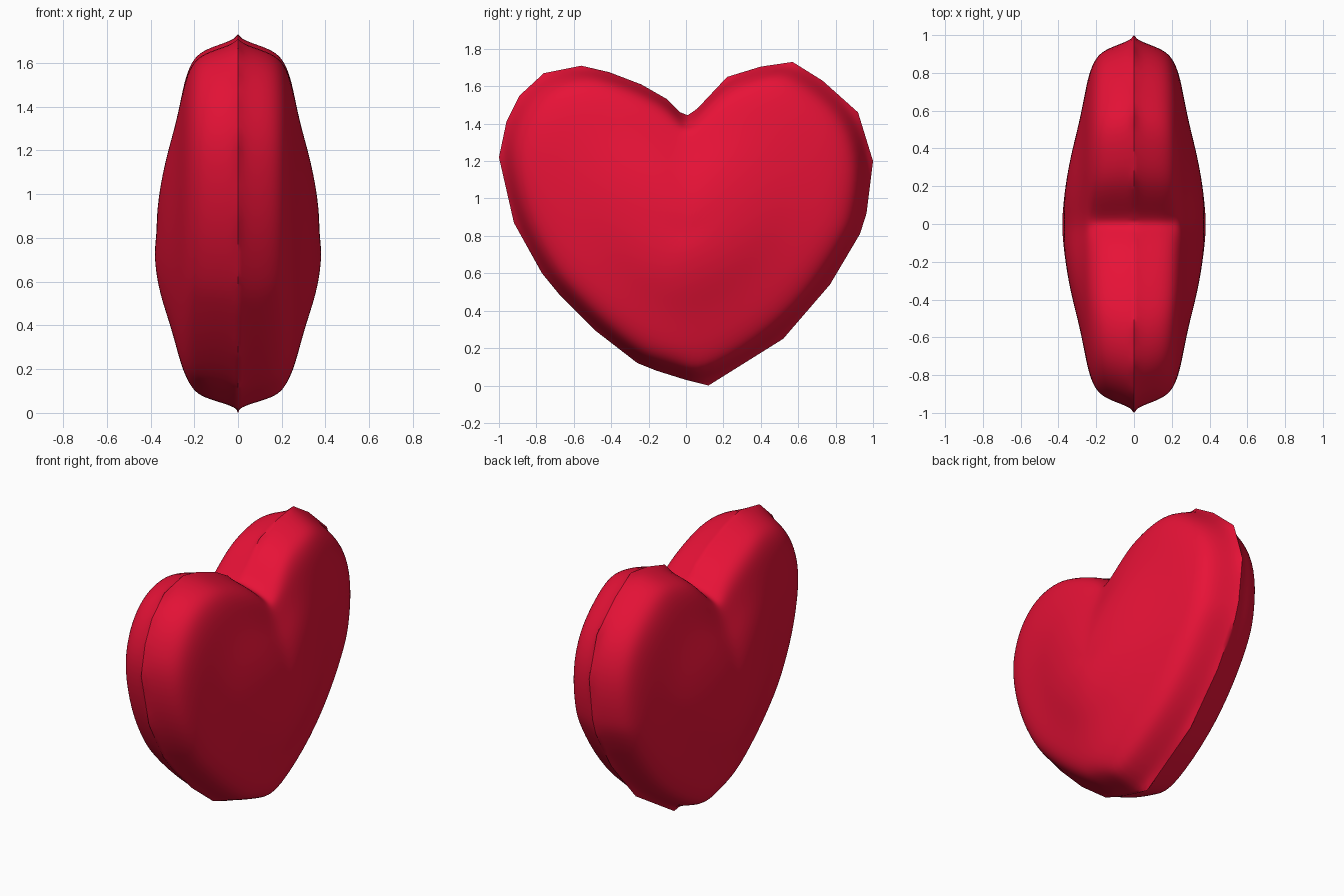
import bpy, bmesh, math

if "Cube" in bpy.data.objects:
    bpy.data.objects.remove(bpy.data.objects["Cube"])

# Heart outline in the y-z plane, counter-clockwise as seen from +x
outline = [(1.0, 1.2), (0.92, 1.46), (0.73, 1.63), (0.57, 1.73), (0.40, 1.705), (0.22, 1.65),
           (0.06, 1.48), (0.01, 1.445), (-0.03, 1.46), (-0.10, 1.53), (-0.24, 1.61),
           (-0.41, 1.675), (-0.56, 1.71), (-0.76, 1.67), (-0.89, 1.55), (-0.96, 1.41),
           (-1.0, 1.22), (-0.92, 0.87), (-0.77, 0.6), (-0.68, 0.49), (-0.48, 0.29),
           (-0.26, 0.12), (-0.16, 0.08), (0.0, 0.03), (0.12, 0.0), (0.52, 0.25),
           (0.77, 0.54), (0.93, 0.81), (0.965, 0.92)]
# Half thickness at each fraction of the way from centre to rim
profile = [(1.0, 0.0), (0.97, 0.07), (0.94, 0.15), (0.895, 0.205), (0.83, 0.24),
           (0.73, 0.262), (0.6, 0.288), (0.45, 0.325), (0.3, 0.352), (0.15, 0.369)]
CY, CZ = 0.0, 0.82

bm = bmesh.new()
rings = []
n = len(outline)
for t, x in profile:
    ring = []
    for y, z in outline:
        # the lower part of the heart is a little fuller
        low = max(0.0, (0.9 - z) / 0.9)
        full = 1 + 0.36 * low * t * (1 - t)
        ring.append(bm.verts.new((x * full, CY + (y - CY) * t, CZ + (z - CZ) * t)))
    rings.append(ring)
centre = bm.verts.new((0.373, CY, CZ))
for a, b in zip(rings, rings[1:]):
    for i in range(n):
        j = (i + 1) % n
        bm.faces.new((a[i], a[j], b[j], b[i]))
for i in range(n):
    bm.faces.new((rings[-1][i], rings[-1][(i + 1) % n], centre))

# Relax the inner rings progressively so the cleft fades into a smooth face
for k, ring in enumerate(rings):
    for _ in range(max(0, k - 3) * 2):
        old = [v.co.copy() for v in ring]
        for i, v in enumerate(ring):
            v.co = old[i] * 0.6 + (old[i - 1] + old[(i + 1) % n]) * 0.2

# Mirror the half to the other side, welding along the rim
geom = bm.verts[:] + bm.edges[:] + bm.faces[:]
bmesh.ops.mirror(bm, geom=geom, axis='X', merge_dist=0.0005)
bmesh.ops.recalc_face_normals(bm, faces=bm.faces)

# Keep the rim as a hard, straight-sided seam
ec = bm.edges.layers.float.new("crease_edge")
vc = bm.verts.layers.float.new("crease_vert")
for e in bm.edges:
    if all(abs(v.co.x) < 0.001 for v in e.verts):
        e[ec] = 1.0
        for v in e.verts:
            v[vc] = 1.0

mesh = bpy.data.meshes.new("heart")
bm.to_mesh(mesh)
bm.free()
heart = bpy.data.objects.new("heart", mesh)
bpy.context.collection.objects.link(heart)
sub = heart.modifiers.new("smooth", 'SUBSURF')
sub.levels = sub.render_levels = 2

red = bpy.data.materials.new("red")
red.diffuse_color = (0.8, 0.006, 0.038, 1)
red.use_nodes = True
red.node_tree.nodes["Principled BSDF"].inputs["Base Color"].default_value = red.diffuse_color
mesh.materials.append(red)

bpy.context.view_layer.objects.active = heart
heart.select_set(True)
bpy.ops.object.modifier_apply(modifier="smooth")
bpy.ops.object.shade_smooth_by_angle(angle=math.radians(45))
